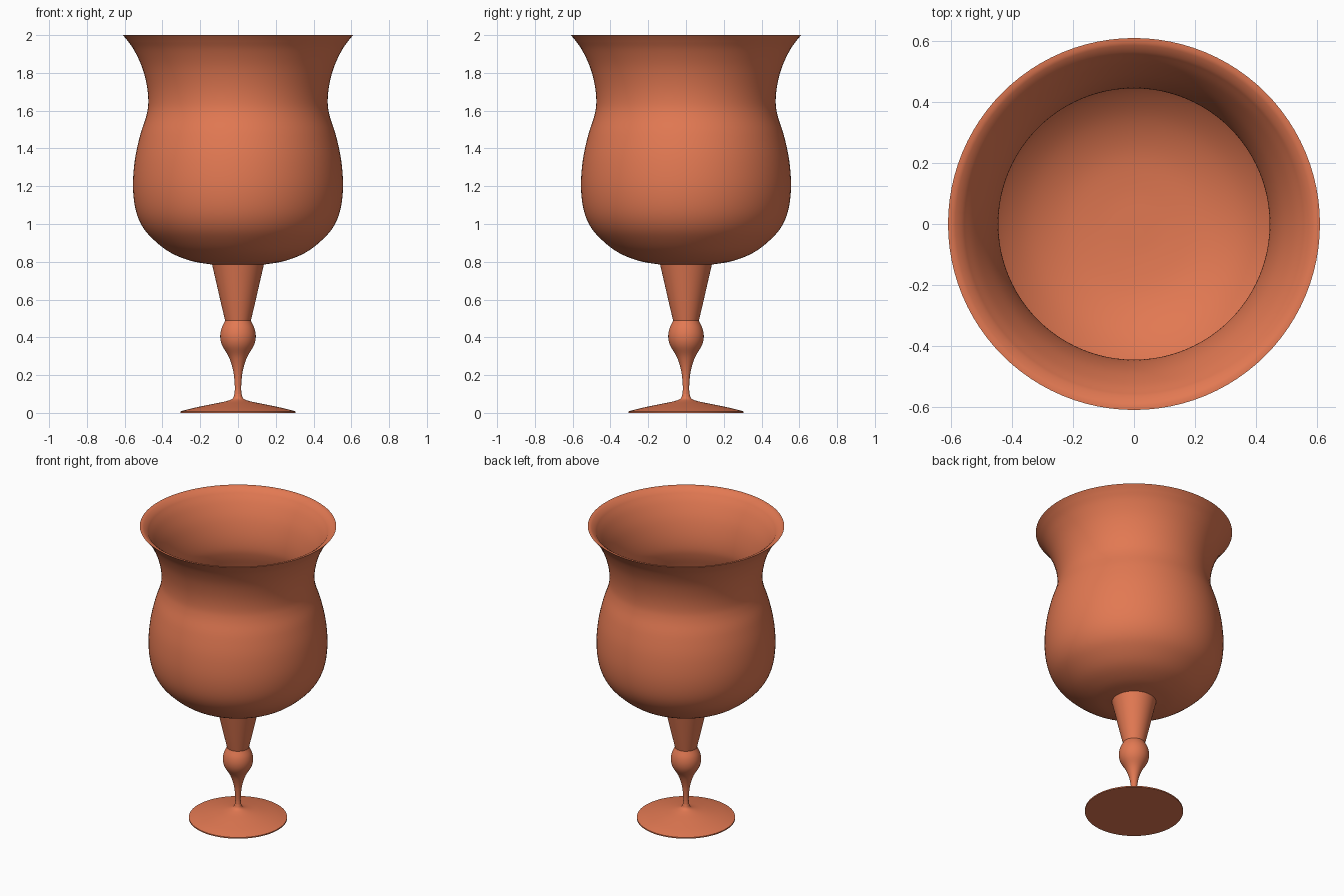
import bpy, bmesh, math
from mathutils import Vector

if "Cube" in bpy.data.objects:
    bpy.data.objects.remove(bpy.data.objects["Cube"])

SEGMENTS = 96

terracotta = bpy.data.materials.new("terracotta")
terracotta.diffuse_color = (0.76, 0.19, 0.085, 1)
terracotta.use_nodes = True
terracotta.node_tree.nodes["Principled BSDF"].inputs["Base Color"].default_value = terracotta.diffuse_color


def curve(points, steps=5):
    """Smooth curve through (radius, height) points."""
    p = [Vector(q) for q in points]
    p = [p[0] * 2 - p[1]] + p + [p[-1] * 2 - p[-2]]
    out = []
    for i in range(1, len(p) - 2):
        a, b, c, d = p[i - 1:i + 3]
        for s in range(steps):
            t = s / steps
            out.append(0.5 * (2 * b + (c - a) * t + (2 * a - 5 * b + 4 * c - d) * t * t
                              + (3 * b - a - 3 * c + d) * t ** 3))
    out.append(p[-2])
    return [(max(q.x, 0), q.y) for q in out]


def lathe(name, profile):
    """Revolve a profile around the z axis."""
    bm = bmesh.new()
    verts = [bm.verts.new((r, 0, z)) for r, z in profile]
    edges = [bm.edges.new(e) for e in zip(verts, verts[1:])]
    bmesh.ops.spin(bm, geom=verts + edges, cent=(0, 0, 0), axis=(0, 0, 1),
                   angle=math.tau, steps=SEGMENTS, use_merge=True)
    bmesh.ops.remove_doubles(bm, verts=bm.verts, dist=1e-5)
    mesh = bpy.data.meshes.new(name)
    bm.to_mesh(mesh)
    bm.free()
    mesh.materials.append(terracotta)
    obj = bpy.data.objects.new(name, mesh)
    bpy.context.collection.objects.link(obj)
    bpy.context.view_layer.objects.active = obj
    obj.select_set(True)
    bpy.ops.object.shade_smooth_by_angle(angle=math.radians(32))
    obj.select_set(False)


# Foot: flat disc with a gently rising top
lathe("foot", [(0, 0), (0.305, 0)] + curve(
    [(0.305, 0.008), (0.24, 0.025), (0.15, 0.044), (0.07, 0.06),
     (0.03, 0.075), (0.019, 0.1)]))

# Stem: thin neck, round knob and flared upper part
lathe("stem", curve(
    [(0.019, 0.1), (0.017, 0.14), (0.025, 0.22), (0.048, 0.295), (0.083, 0.355),
     (0.094, 0.4), (0.088, 0.445), (0.068, 0.488)])
    + [(0.09, 0.58), (0.115, 0.69), (0.137, 0.785)])

# Bowl: outer wall up to the lip, then the inner wall down to the bottom
outer = curve(
    [(0.137, 0.785), (0.25, 0.805), (0.36, 0.85), (0.45, 0.92), (0.508, 0.99),
     (0.543, 1.08), (0.556, 1.2), (0.546, 1.34), (0.518, 1.47), (0.486, 1.57),
     (0.475, 1.64), (0.482, 1.73), (0.508, 1.83), (0.55, 1.92), (0.592, 1.98)])
inner = curve(
    [(0.565, 1.98), (0.523, 1.92), (0.48, 1.83), (0.453, 1.73), (0.445, 1.64),
     (0.457, 1.57), (0.49, 1.47), (0.517, 1.34), (0.527, 1.2), (0.514, 1.09),
     (0.482, 1.005), (0.43, 0.94), (0.345, 0.875), (0.24, 0.832), (0.12, 0.815),
     (0, 0.812)])
lathe("bowl", outer + [(0.61, 2.0), (0.596, 2.0), (0.586, 1.995)] + inner)

# Make face directions consistent: outward on every part
for obj in bpy.data.objects:
    bm = bmesh.new()
    bm.from_mesh(obj.data)
    bmesh.ops.recalc_face_normals(bm, faces=bm.faces)
    low = max(bm.faces, key=lambda f: f.calc_center_median().xy.length)
    c = low.calc_center_median()
    if obj.name == "bowl":
        # judge the bowl by its top lip, which must face up
        low = max(bm.faces, key=lambda f: f.calc_center_median().z)
        flip = low.normal.z < 0
    else:
        flip = low.normal.xy.dot(c.xy) < 0
    if flip:
        bmesh.ops.reverse_faces(bm, faces=bm.faces)
    bm.to_mesh(obj.data)
    bm.free()
